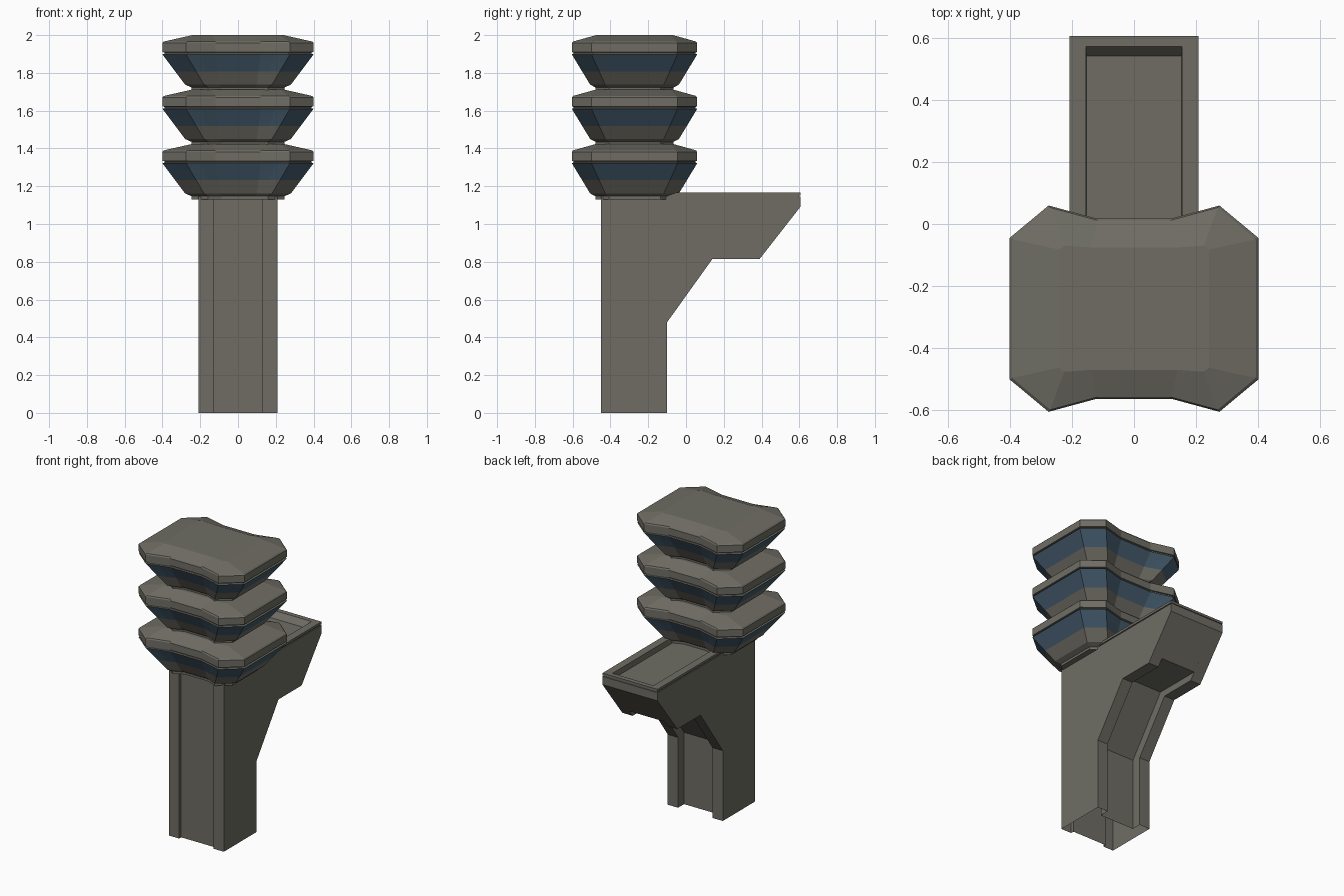
import bpy, bmesh
from mathutils import Vector

if "Cube" in bpy.data.objects:
    bpy.data.objects.remove(bpy.data.objects["Cube"])


def material(name, rgb):
    m = bpy.data.materials.new(name)
    m.diffuse_color = (*rgb, 1)
    m.use_nodes = True
    m.node_tree.nodes["Principled BSDF"].inputs["Base Color"].default_value = m.diffuse_color
    return m


CONCRETE = material("warm grey concrete", (0.158, 0.152, 0.127))
GLASS = material("blue window glass", (0.060, 0.108, 0.155))
FRAME = material("dark window frame", (0.05, 0.055, 0.055))


def strip(bm, a, b, skip=()):
    """Join two rings of equal length with quads."""
    n = len(a)
    for i in range(n):
        if i not in skip:
            j = (i + 1) % n
            bm.faces.new((a[i], a[j], b[j], b[i]))


def finish(bm, name, mats, loc=(0, 0, 0)):
    me = bpy.data.meshes.new(name)
    bm.to_mesh(me)
    bm.free()
    for m in mats:
        me.materials.append(m)
    ob = bpy.data.objects.new(name, me)
    ob.location = loc
    bpy.context.collection.objects.link(ob)
    return ob


# Shaft with cantilever: side profile lofted across x, with a recessed middle
outer = [(-.45, 0), (-.45, 1.145), (.605, 1.145), (.605, 1.09),
         (.39, .815), (.14, .815), (-.10, .48), (-.10, 0)]
core = [(-.428, 0), (-.428, 1.145), (.605, 1.145), (.605, 1.09),
        (.425, .86), (.10, .86), (-.165, .49), (-.165, 0)]
bm = bmesh.new()
rings = [[bm.verts.new((x, y, z)) for y, z in prof] for x, prof in
         ((-.208, outer), (-.13, outer), (-.13, core), (.13, core), (.13, outer), (.208, outer))]
for a, b in zip(rings, rings[1:]):
    strip(bm, a, b, skip=(1, 7))  # open under the rim and at the foot
bm.faces.new(rings[0])
bm.faces.new(rings[-1])
bmesh.ops.remove_doubles(bm, verts=bm.verts, dist=1e-4)
bmesh.ops.recalc_face_normals(bm, faces=bm.faces)
finish(bm, "tower_shaft", [CONCRETE])


# Terrace deck: raised rim around a sunken floor
def rect(x, y0, y1, z):
    return [(-x, y0, z), (x, y0, z), (x, y1, z), (-x, y1, z)]


bm = bmesh.new()
rings = [[bm.verts.new(p) for p in r] for r in (
    rect(.208, -.45, .605, 1.145), rect(.202, -.444, .599, 1.145),
    rect(.202, -.444, .599, 1.152), rect(.208, -.45, .605, 1.152),
    rect(.208, -.45, .605, 1.168), rect(.155, -.30, .572, 1.168),
    rect(.153, -.30, .54, 1.13))]
for a, b in zip(rings, rings[1:]):
    strip(bm, a, b)
bm.faces.new(rings[-1])
finish(bm, "terrace_deck", [CONCRETE])


# Cab outlines: one quarter mirrored to the full twelve-sided plan
def outline(quarter):
    right = quarter + [(x, -y) for x, y in reversed(quarter)]
    return [Vector(p) for p in right + [(-x, y) for x, y in reversed(right)]]


BASE = outline([(.10, -.20), (.18, -.235), (.28, -.155)])
WIDE = outline([(.12, -.29), (.275, -.332), (.40, -.228)])
ROOF = outline([(.14, -.197), (.225, -.203), (.242, -.19)])


def mix(t):
    return [a.lerp(b, t) for a, b in zip(BASE, WIDE)]


def scaled(o, s):
    return [p * s for p in o]


LEVELS = [(scaled(BASE, .88), -.016), (scaled(BASE, .88), 0), (BASE, .015),
          (mix(.4375), .085), (mix(.75), .135), (WIDE, .175),
          (scaled(WIDE, .97), .178), (scaled(WIDE, .97), .185),
          (WIDE, .187), (WIDE, .235), (scaled(WIDE, .98), .243), (ROOF, .277)]
GLAZED = (3, 4)  # the two rows of windows


def cab(name, z):
    bm = bmesh.new()
    rings = [[bm.verts.new((p.x, p.y, h)) for p in o] for o, h in LEVELS]
    panes = []
    for k, (a, b) in enumerate(zip(rings, rings[1:])):
        if k not in GLAZED:
            strip(bm, a, b)
            continue
        for i in range(12):
            j = (i + 1) % 12
            lo, hi = (a[i].co, a[j].co), (b[i].co, b[j].co)
            n = max(1, round((WIDE[j] - WIDE[i]).length / .1))
            for s in range(n):
                t, u = s / n, (s + 1) / n
                corners = (lo[0].lerp(lo[1], t), lo[0].lerp(lo[1], u),
                           hi[0].lerp(hi[1], u), hi[0].lerp(hi[1], t))
                f = bm.faces.new([bm.verts.new(c) for c in corners])
                f.material_index = 1
                panes.append(f)
    bm.faces.new(list(reversed(rings[0])))
    bm.faces.new(rings[-1])
    rims = bmesh.ops.inset_individual(bm, faces=panes, thickness=.003, depth=-.002)
    for f in rims["faces"]:
        f.material_index = 2
    bmesh.ops.remove_doubles(bm, verts=bm.verts, dist=1e-5)
    finish(bm, name, [CONCRETE, GLASS, FRAME], (0, -.2725, z))


# Three stacked observation cabs
for label, z in (("lower", 1.147), ("middle", 1.435), ("upper", 1.723)):
    cab(label + "_observation_cab", z)
